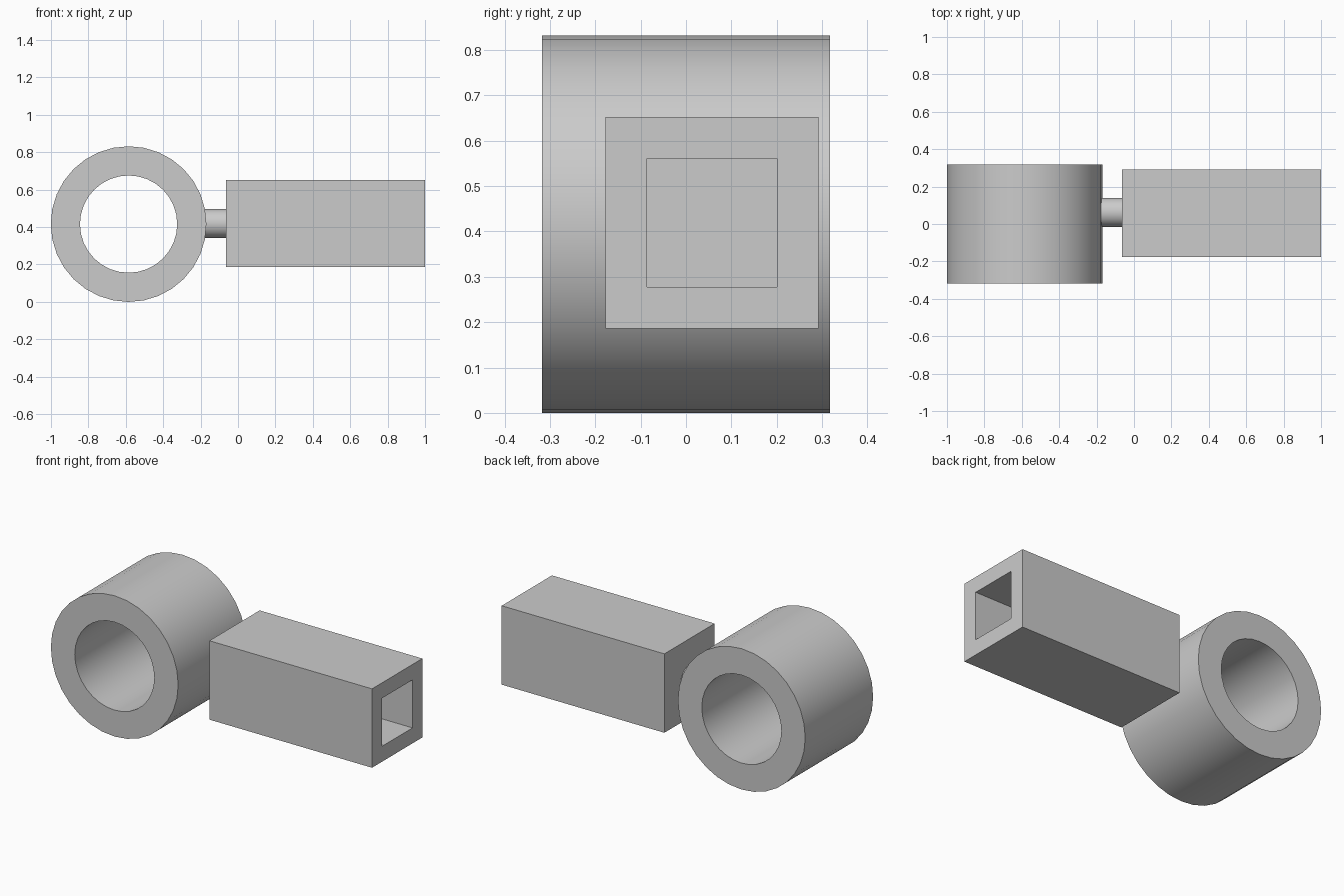
import bpy, bmesh, math
from mathutils import Matrix, Vector

cube = bpy.data.objects.get("Cube")
if cube:
    bpy.data.objects.remove(cube, do_unlink=True)

# One plain grey for everything
GREY = (0.6, 0.6, 0.6, 1.0)
grey = bpy.data.materials.new("grey")
grey.use_nodes = True
grey.diffuse_color = GREY
grey.node_tree.nodes["Principled BSDF"].inputs["Base Color"].default_value = GREY


def add_object(name, bm, smooth=False):
    bmesh.ops.recalc_face_normals(bm, faces=bm.faces[:])
    mesh = bpy.data.meshes.new(name)
    bm.to_mesh(mesh)
    bm.free()
    mesh.materials.append(grey)
    obj = bpy.data.objects.new(name, mesh)
    bpy.context.collection.objects.link(obj)
    if smooth:
        bpy.ops.object.select_all(action='DESELECT')
        obj.select_set(True)
        bpy.context.view_layer.objects.active = obj
        bpy.ops.object.shade_smooth_by_angle(angle=math.radians(30))
    return obj


def ring(name, centre, outer, inner, half_width, sides):
    """Tube along y: a rectangular section swept round the axis."""
    bm = bmesh.new()
    section = [(outer, -half_width), (outer, half_width),
               (inner, half_width), (inner, -half_width)]
    loops = []
    for i in range(sides):
        a = math.tau * i / sides
        loops.append([bm.verts.new(centre + Vector((r * math.cos(a), y, r * math.sin(a))))
                      for r, y in section])
    for i, here in enumerate(loops):
        there = loops[(i + 1) % sides]
        for k in range(4):
            n = (k + 1) % 4
            bm.faces.new((here[k], here[n], there[n], there[k]))
    return add_object(name, bm, smooth=True)


def socket_block(name, low, high, wall, depth):
    """Box with a square blind socket in its +x end."""
    bm = bmesh.new()
    size = high - low
    bmesh.ops.create_cube(bm, size=1, matrix=Matrix.Translation((low + high) / 2)
                          @ Matrix.Diagonal((*size, 1)))
    end = max(bm.faces, key=lambda f: f.calc_center_median().x)
    bmesh.ops.inset_region(bm, faces=[end], thickness=wall)
    pushed = bmesh.ops.extrude_discrete_faces(bm, faces=[end])["faces"][0]
    bmesh.ops.translate(bm, verts=pushed.verts[:], vec=(-depth, 0, 0))
    return add_object(name, bm)


def pin(name, start, end, radius, sides):
    """Round rod along x."""
    bm = bmesh.new()
    bmesh.ops.create_cone(bm, cap_ends=True, segments=sides, radius1=radius, radius2=radius,
                          depth=(end - start).length,
                          matrix=Matrix.Translation((start + end) / 2)
                          @ Matrix.Rotation(math.pi / 2, 4, 'Y'))
    return add_object(name, bm, smooth=True)


# Round collar, square socket and the pin joining them
ring("collar", Vector((-0.585, 0, 0.416)), 0.416, 0.26, 0.317, 32)
socket_block("socket_block", Vector((-0.063, -0.177, 0.186)),
             Vector((1, 0.292, 0.652)), 0.129, 0.93)
pin("connecting_pin", Vector((-0.25, 0.062, 0.419)), Vector((-0.063, 0.062, 0.419)), 0.078, 32)
